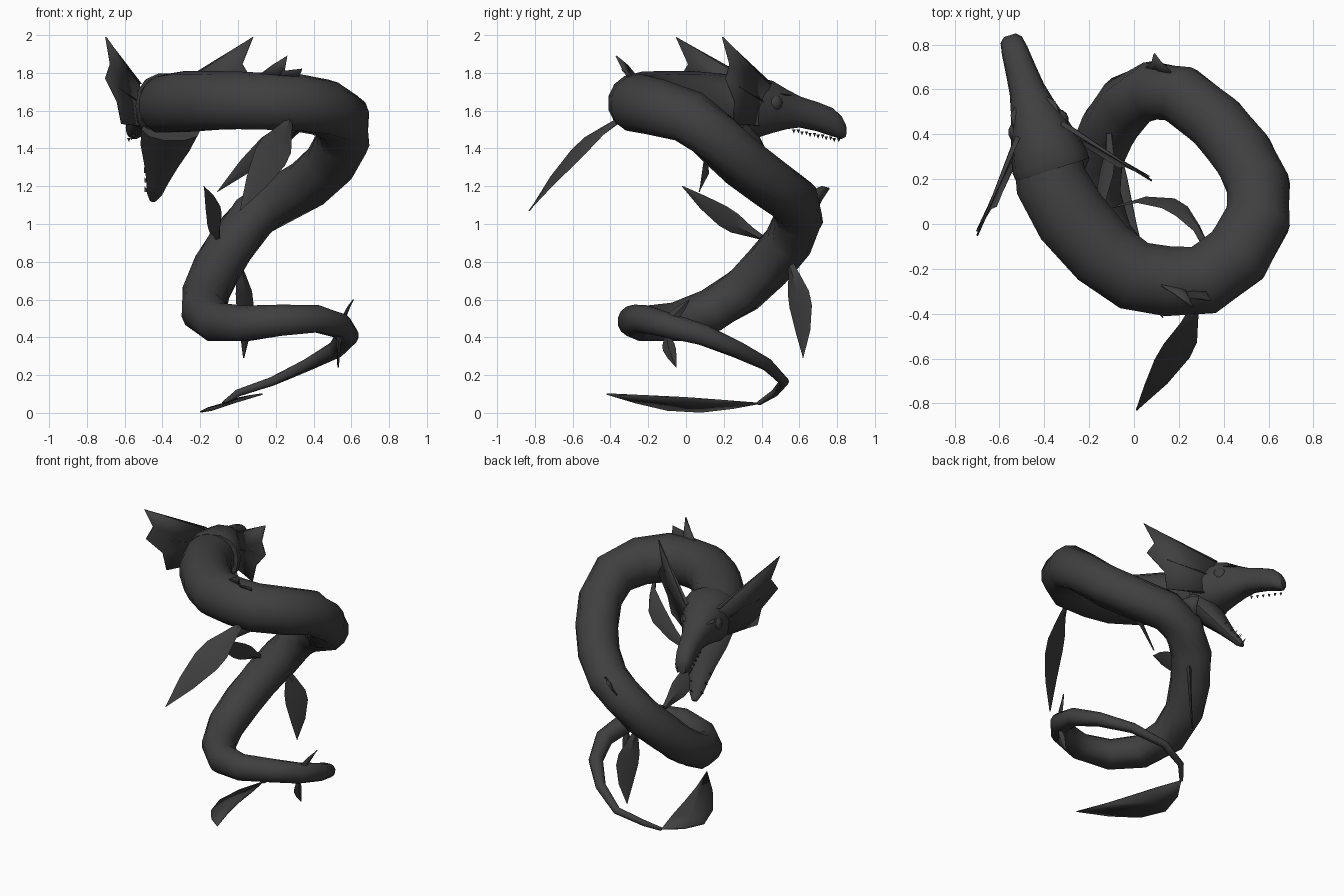
import bpy, bmesh, math
from mathutils import Vector

if "Cube" in bpy.data.objects:
    bpy.data.objects.remove(bpy.data.objects["Cube"], do_unlink=True)

mat = bpy.data.materials.new("charcoal_skin")
mat.use_nodes = True
COLOUR = (0.05, 0.05, 0.05, 1)
mat.diffuse_color = COLOUR
mat.node_tree.nodes["Principled BSDF"].inputs["Base Color"].default_value = COLOUR


def finish(name, bm, angle=35):
    bmesh.ops.remove_doubles(bm, verts=bm.verts, dist=0.0005)
    bmesh.ops.recalc_face_normals(bm, faces=bm.faces)
    me = bpy.data.meshes.new(name)
    bm.to_mesh(me)
    bm.free()
    me.materials.append(mat)
    ob = bpy.data.objects.new(name, me)
    bpy.context.collection.objects.link(ob)
    bpy.ops.object.select_all(action='DESELECT')
    ob.select_set(True)
    bpy.context.view_layer.objects.active = ob
    bpy.ops.object.shade_smooth_by_angle(angle=math.radians(angle))
    return ob


def loft(name, rings, angle=35):
    """Skin a list of equal-length rings and close both ends."""
    bm = bmesh.new()
    vs = [[bm.verts.new(p) for p in r] for r in rings]
    n = len(vs[0])
    for a, b in zip(vs, vs[1:]):
        for i in range(n):
            j = (i + 1) % n
            bm.faces.new((a[i], a[j], b[j], b[i]))
    bm.faces.new(vs[0])
    bm.faces.new(vs[-1][::-1])
    return finish(name, bm, angle)


def plate(name, centre, outline, closed=True):
    """Thin web fanned out from one point."""
    bm = bmesh.new()
    c = bm.verts.new(centre)
    vs = [bm.verts.new(p) for p in outline]
    for a, b in zip(vs, vs[1:] + vs[:1] if closed else vs[1:]):
        bm.faces.new((c, a, b))
    ob = finish(name, bm)
    mod = ob.modifiers.new("thickness", 'SOLIDIFY')
    mod.thickness, mod.offset = 0.008, 0
    return ob


def leaf(name, base, mid, tip, wide, half):
    """Leaf-shaped fin along a bent midrib."""
    base, mid, tip, wide = map(Vector, (base, mid, tip, wide))
    wide.normalize()
    rings = []
    for t, w in ((0, .25), (.15, .5), (.35, .95), (.5, 1), (.75, .65), (1, .01)):
        p = base * (1 - t) ** 2 + mid * 2 * t * (1 - t) + tip * t * t
        tan = (mid - base) * (1 - t) + (tip - mid) * t
        nor = tan.cross(wide).normalized() * (.004 + .012 * (1 - t))
        side = wide * half * w
        rings.append([p + side, p + nor, p - side, p - nor])
    return loft(name, rings, 25)


# Coiled body: x, y, z, radius
PATH = [
    (-.39, .33, 1.62, .15), (-.37, .19, 1.63, .165), (-.28, .03, 1.64, .17),
    (-.14, -.13, 1.645, .165), (.0, -.23, 1.645, .162), (.15, -.255, 1.64, .16),
    (.31, -.25, 1.635, .16), (.46, -.14, 1.61, .157), (.55, .02, 1.56, .15),
    (.555, .17, 1.44, .143), (.485, .31, 1.315, .14), (.37, .45, 1.21, .136),
    (.21, .575, 1.12, .134), (.08, .595, 1.03, .132), (-.03, .54, .9, .132),
    (-.11, .43, .77, .13), (-.17, .3, .64, .127), (-.18, .13, .535, .122),
    (-.11, -.06, .475, .11), (.03, -.21, .468, .1), (.22, -.275, .485, .088),
    (.42, -.22, .495, .077), (.54, -.09, .46, .069), (.58, .09, .41, .06),
    (.52, .27, .335, .047), (.37, .43, .255, .034), (.18, .52, .165, .025),
    (.0, .47, .105, .02), (-.075, .385, .05, .012)]
rings = []
for i, (x, y, z, r) in enumerate(PATH):
    p = Vector((x, y, z))
    tan = Vector(PATH[min(i + 1, len(PATH) - 1)][:3]) - Vector(PATH[max(i - 1, 0)][:3])
    side = tan.cross(Vector((0, 0, 1))).normalized()
    up = side.cross(tan).normalized()
    ring = []
    for k in range(14):
        a = math.tau * (k + .5) / 14
        ring.append(p + side * r * math.cos(a) + up * r * max(math.sin(a), -.88))
    rings.append(ring)
loft("body", rings, 38)


# Head frame: u sideways, v toward the snout
def H(u, v, z):
    return Vector((-.31 + .95 * u - .3 * v, .07 + .3 * u + .95 * v, z))


def head_loft(name, stations, n=14, power=.85):
    """Stations are v, half width, bottom z, top z."""
    rings = []
    for v, w, lo, hi in stations:
        ring = []
        for k in range(n):
            a = math.tau * k / n
            c, s = math.cos(a), math.sin(a)
            c = math.copysign(abs(c) ** power, c)
            s = math.copysign(abs(s) ** power, s)
            ring.append(H(w * c, v, (lo + hi) / 2 + s * (hi - lo) / 2))
        rings.append(ring)
    return loft(name, rings, 40)


head_loft("skull_and_upper_jaw", [
    (.18, .17, 1.47, 1.79), (.22, .175, 1.45, 1.8), (.3, .155, 1.45, 1.785),
    (.4, .125, 1.48, 1.76), (.48, .1, 1.5, 1.715), (.56, .08, 1.51, 1.675),
    (.66, .068, 1.49, 1.645), (.74, .06, 1.465, 1.615), (.79, .05, 1.45, 1.57),
    (.812, .028, 1.46, 1.53)])

# Lower jaw hanging open
jaw = []
for v, z, w, h in ((.18, 1.5, .165, .09), (.26, 1.42, .145, .08), (.34, 1.32, .1, .055),
                   (.41, 1.23, .065, .036), (.465, 1.165, .045, .028), (.5, 1.125, .018, .014)):
    jaw.append([H(w * math.cos(a) + .01, v + .72 * h * math.sin(a), z + .69 * h * math.sin(a))
                for a in (math.tau * k / 10 for k in range(10))])
loft("lower_jaw", jaw, 40)


def spike(name, base, tip, r):
    a = [base + H(r * c, r * s, 0) - H(0, 0, 0) for c, s in ((1, 0), (0, 1), (-1, 0), (0, -1))]
    return loft(name, [a, [tip + (p - base) * .05 for p in a]])


for side, s in (("left", 1), ("right", -1)):
    # Webbed ear: three spines with scalloped skin between them
    root = H(.12 * s, .33, 1.64)
    tips = [H(.41 * s, 0, 1.99), H(.405 * s, .02, 1.77), H(.29 * s, .1, 1.53)]
    notch = [(a + b) / 2 * .86 + root * .14 for a, b in zip(tips, tips[1:])]
    top, low = H(.11 * s, .36, 1.74), H(.14 * s, .28, 1.52)
    plate(side + "_ear_web", root,
          [top, tips[0], notch[0], tips[1], notch[1], tips[2], low], False)
    for k, (b, t) in enumerate(zip((top, root, low), tips)):
        spike(f"{side}_ear_spine_{k}", b, t, .016)
    # Eye with brow ridge
    bm = bmesh.new()
    bmesh.ops.create_uvsphere(bm, u_segments=14, v_segments=8, radius=.05)
    bmesh.ops.translate(bm, verts=bm.verts, vec=H(.09 * s, .385, 1.64))
    finish(side + "_eye", bm, 60)
    spike(side + "_brow", H(.075 * s, .47, 1.68), H(.11 * s, .27, 1.72), .03)
    # Teeth
    for k in range(6):
        v, z = .54 + .045 * k, 1.5 - .009 * k
        spike(f"{side}_upper_tooth_{k}", H(.04 * s, v, z), H(.04 * s, v, z - .02), .01)
    for k in range(3):
        f = k / 2
        base = H((.065 - .03 * f) * s, .385 + .085 * f, 1.27 - .1 * f)
        spike(f"{side}_lower_tooth_{k}", base, base + Vector((-.01, .03, .03)), .01)

# Paired leaf fins along the body
leaf("right_front_fin", (.27, -.37, 1.54), (.2, -.6, 1.4), (.01, -.83, 1.07), (.9, .05, -.5), .09)
leaf("left_front_fin", (.32, -.1, 1.5), (.2, .2, 1.47), (-.11, .07, 1.17), (.42, .32, -.8), .065)
leaf("right_hind_fin", (-.11, .4, .93), (-.11, .2, 1.02), (-.18, -.02, 1.2), (.5, .3, .75), .065)
leaf("left_hind_fin", (.0, .55, .8), (.06, .63, .58), (.03, .62, .29), (.6, .78, .1), .075)
leaf("upper_tail_fin", (.55, -.12, .46), (.56, -.06, .52), (.61, .02, .6), (.1, .7, -.5), .028)
leaf("lower_tail_fin", (.54, -.1, .42), (.53, -.1, .34), (.53, -.05, .24), (.15, .95, .2), .035)

# Fluke at the tail tip
plate("tail_fluke", (-.1, .08, .035), [
    (-.075, .385, .05), (-.16, .25, .025), (-.2, .08, .005), (-.14, -.1, .015),
    (-.02, -.27, .055), (.13, -.42, .1), (.06, -.2, .09), (.01, .0, .08), (-.03, .2, .065)])

# Dorsal crests
plate("front_dorsal_crest", (.22, -.28, 1.76), [
    (.1, -.26, 1.78), (.18, -.31, 1.84), (.26, -.37, 1.89), (.245, -.33, 1.81),
    (.34, -.34, 1.82), (.31, -.28, 1.75)], False)
plate("rear_dorsal_crest", (.1, .66, 1.1), [
    (.18, .66, 1.17), (.12, .72, 1.2), (.09, .76, 1.19), (.08, .72, 1.13), (.03, .68, 1.05)], False)
